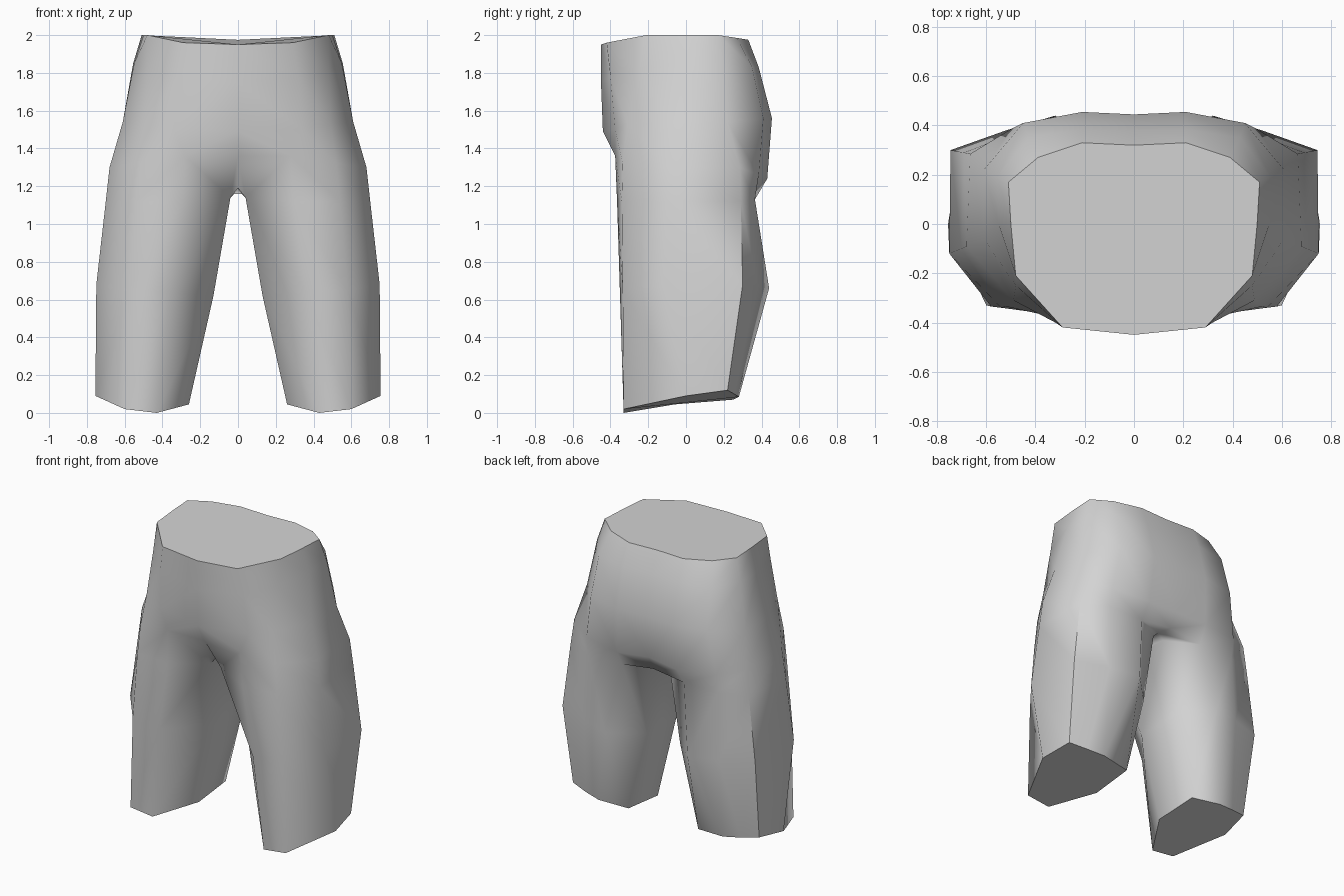
import bpy, bmesh, math

cube = bpy.data.objects.get("Cube")
if cube:
    bpy.data.objects.remove(cube)

mat = bpy.data.materials.new("plain grey")
mat.use_nodes = True
grey = (0.66, 0.66, 0.66, 1)
mat.diffuse_color = grey
mat.node_tree.nodes["Principled BSDF"].inputs["Base Color"].default_value = grey

bm = bmesh.new()


def ring(*points):
    return [bm.verts.new(p) for p in points]


def bridge(a, b, closed=False):
    n = len(a)
    for i in range(n if closed else n - 1):
        j = (i + 1) % n
        bm.faces.new((a[i], a[j], b[j], b[i]))


# Left half of the torso: rings from front centre round the side to back centre
waist = ring((0, -.45, 1.95), (.29, -.42, 1.96), (.48, -.21, 2), (.5, 0, 2),
             (.51, .17, 2), (.39, .27, 1.985), (.21, .33, 1.975), (0, .32, 1.975))
belly = ring((0, -.45, 1.75), (.32, -.4, 1.78), (.48, -.25, 1.82), (.55, 0, 1.85),
             (.555, .19, 1.85), (.43, .35, 1.83), (.21, .385, 1.83), (0, .38, 1.83))
hip = ring((0, -.44, 1.49), (.34, -.375, 1.5), (.49, -.31, 1.53), (.61, -.06, 1.54),
           (.61, .22, 1.54), (.45, .41, 1.56), (.21, .455, 1.56), (0, .445, 1.56))
seat = ring((0, -.37, 1.36), (.28, -.375, 1.36), (.52, -.335, 1.32), (.68, -.09, 1.3),
            (.665, .285, 1.3), (.5, .385, 1.26), (.23, .43, 1.24), (0, .41, 1.26))
bridge(waist, belly)
bridge(belly, hip)
bridge(hip, seat)

# Left leg: closed rings, the last two columns form the inner wall
thigh = ring((.29, -.365, 1.12), (.54, -.34, 1.12), (.7, -.1, 1.12), (.69, .29, 1.12),
             (.5, .365, 1.13), (.24, .365, 1.13), (.04, .24, 1.14), (.04, -.25, 1.14))
knee = ring((.36, -.35, .64), (.58, -.335, .65), (.75, -.12, .68), (.745, .3, .68),
            (.52, .38, .67), (.32, .44, .66), (.13, .25, .63), (.13, -.08, .62))
hem = ring((.43, -.33, .0), (.6, -.33, .02), (.755, 0, .09), (.72, .22, .12),
           (.6, .255, .1), (.48, .28, .085), (.27, .25, .07), (.26, -.06, .045))
bridge(seat[1:7], thigh[:6])
bridge(thigh, knee, True)
bridge(knee, hem, True)
bm.faces.new(hem)

# Crotch between the legs
front, back, fold = ring((0, -.25, 1.19), (0, .24, 1.18), (0, .36, 1.16))
bm.faces.new((seat[0], seat[1], thigh[7], front))
bm.faces.new((seat[1], thigh[0], thigh[7]))
bm.faces.new((front, thigh[7], thigh[6], back))
bm.faces.new((back, thigh[6], thigh[5], fold))
bm.faces.new((fold, thigh[5], seat[6], seat[7]))

# Mirror to the right side and weld the centre line
half = bm.verts[:] + bm.edges[:] + bm.faces[:]
for v in bmesh.ops.duplicate(bm, geom=half)["geom"]:
    if isinstance(v, bmesh.types.BMVert):
        v.co.x *= -1
bmesh.ops.remove_doubles(bm, verts=bm.verts, dist=0.001)

# Close the waist and orient everything outwards
bmesh.ops.holes_fill(bm, edges=[e for e in bm.edges if e.is_boundary], sides=0)
bmesh.ops.recalc_face_normals(bm, faces=bm.faces)

mesh = bpy.data.meshes.new("shorts")
bm.to_mesh(mesh)
bm.free()
mesh.materials.append(mat)
shorts = bpy.data.objects.new("shorts", mesh)
bpy.context.collection.objects.link(shorts)
bpy.context.view_layer.objects.active = shorts
shorts.select_set(True)
bpy.ops.object.shade_smooth_by_angle(angle=math.radians(66))
